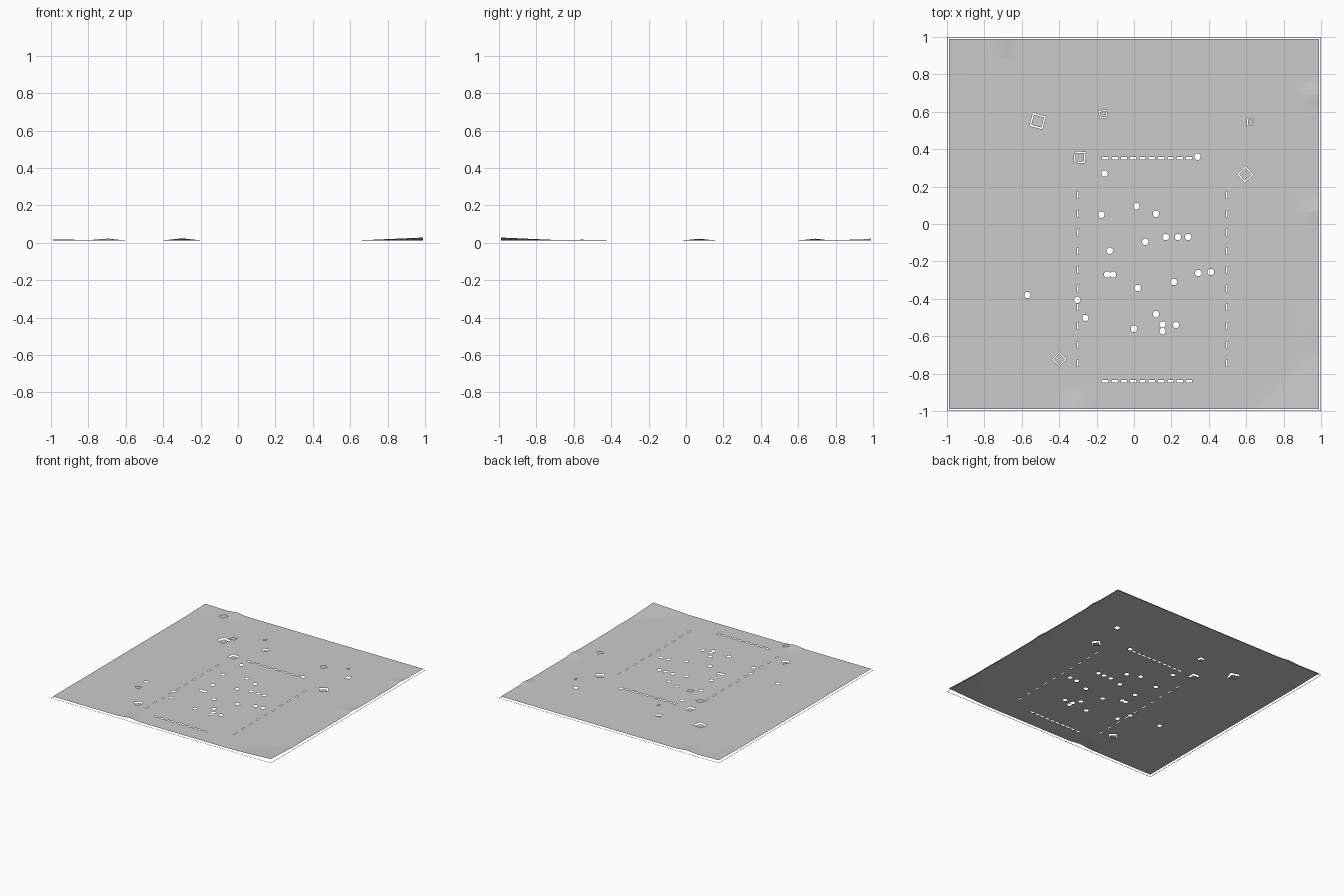
import bpy, math
from mathutils import Vector
from mathutils.geometry import delaunay_2d_cdt

if "Cube" in bpy.data.objects:
    bpy.data.objects.remove(bpy.data.objects["Cube"])

BASE, EDGE = 0.013, 0.99


def ngon(cx, cy, r, n, rot):
    return [Vector((cx + r * math.cos(rot + 2 * math.pi * i / n),
                    cy + r * math.sin(rot + 2 * math.pi * i / n))) for i in range(n)]


def square(cx, cy, side, deg):
    return ngon(cx, cy, side / math.sqrt(2), 4, math.radians(45 + deg))


def box(cx, cy, w, h):
    return [Vector((cx + a * w / 2, cy + b * h / 2)) for a, b in ((-1, -1), (1, -1), (1, 1), (-1, 1))]


def inside(p, poly):
    n = len(poly)
    return all((poly[(i + 1) % n] - poly[i]).cross(p - poly[i]) > 0 for i in range(n))


def make(name, verts, faces):
    me = bpy.data.meshes.new(name)
    me.from_pydata([tuple(v) for v in verts], [], faces)
    ob = bpy.data.objects.new(name, me)
    bpy.context.collection.objects.link(ob)
    return ob


def tile(name, poly, z):
    make(name, [(p.x, p.y, z) for p in poly], [list(range(len(poly)))])


def tent(t, centre, half):
    return max(0.0, 1 - abs(t - centre) / half)


# Curled hem: small lifts near the edges and corners
def height(x, y):
    front, right, back = (max(0, 1 - (1 - s) / 0.12) for s in (-y, x, y))
    z = 0.012 * tent(x, -0.3, 0.1) * front
    z += 0.011 * tent(x, -0.7, 0.09) * back
    z += 0.01 * (tent(y, 0.07, 0.08) + tent(y, 0.69, 0.08)) * right
    z += 0.004 * tent(y, -0.55, 0.15) * right
    z += 0.016 * max(0, 1 - (1 - x + 1 + y) / 0.36)
    z += 0.006 * max(0, 1 - (1 + x + 1 - y) / 0.3)
    return BASE + z


# Covered openings: x, y, hole side, cover side, rotation, cover height
vents = [(-.515, .55, .072, .056, -15, .21), (-.165, .587, .042, .03, 10, .095),
         (-.29, .357, .06, .046, -3, .16), (.622, .545, .036, .025, 0, .085),
         (.595, .265, .062, .048, 43, .20), (-.4, -.723, .055, .043, 45, .145)]
# Small round post holes
posts = [(.34, .36), (-.157, .27), (.013, .095), (-.174, .05), (.117, .055), (.17, -.07),
         (.235, -.07), (.29, -.07), (.06, -.095), (-.13, -.143), (-.143, -.27), (-.112, -.27),
         (.343, -.262), (.41, -.257), (.213, -.31), (.02, -.342), (-.303, -.405), (-.57, -.38),
         (-.26, -.502), (.118, -.482), (.153, -.537), (.225, -.54), (0, -.56), (.153, -.573)]

holes = [square(v[0], v[1], v[2], v[4]) for v in vents]
holes += [ngon(x, y, 0.018, 8, 0.4) for x, y in posts]
# Dashed slots on four sides
for i in range(10):
    for y in (0.351, -0.841):
        holes.append(box(-0.153 + i * 0.0497, y, 0.034, 0.012))
    for x in (-0.3, 0.496):
        holes.append(box(x, 0.155 - i * 0.1, 0.008, 0.036))

# Ground sheet, triangulated around its openings
N = 60
pts = []
for i in range(N + 1):
    for j in range(N + 1):
        p = Vector((-EDGE + 2 * EDGE * i / N, -EDGE + 2 * EDGE * j / N))
        rim = max(abs(p.x), abs(p.y)) > 0.84 or p.x - p.y > 1.6 or p.y - p.x > 1.6
        if rim:
            pts.append(p)
edges = []
for poly in holes:
    s = len(pts)
    pts += poly
    edges += [(s + k, s + (k + 1) % len(poly)) for k in range(len(poly))]
v2, _, tris, *_ = delaunay_2d_cdt(pts, edges, [], 0, 1e-6)
faces = []
for t in tris:
    c = sum((v2[k] for k in t), Vector((0, 0))) / len(t)
    if not any(inside(c, h) for h in holes):
        faces.append(list(t))
make("ground_sheet", [(v.x, v.y, height(v.x, v.y)) for v in v2], faces)

# Lower covers inside the openings and raised covers above them
for i, (x, y, hole, side, rot, z) in enumerate(vents):
    tile(f"raised_cover_{i}", square(x, y, side, rot), z)
    if side > 0.028:
        tile(f"lower_cover_{i}", square(x, y, side, rot), 0.003)

# Thin border frame resting on the floor
o, n = box(0, 0, 2, 2), box(0, 0, 1.992, 1.992)
make("border_frame", [(p.x, p.y, 0) for p in o + n],
     [[k, (k + 1) % 4, 4 + (k + 1) % 4, 4 + k] for k in range(4)])
